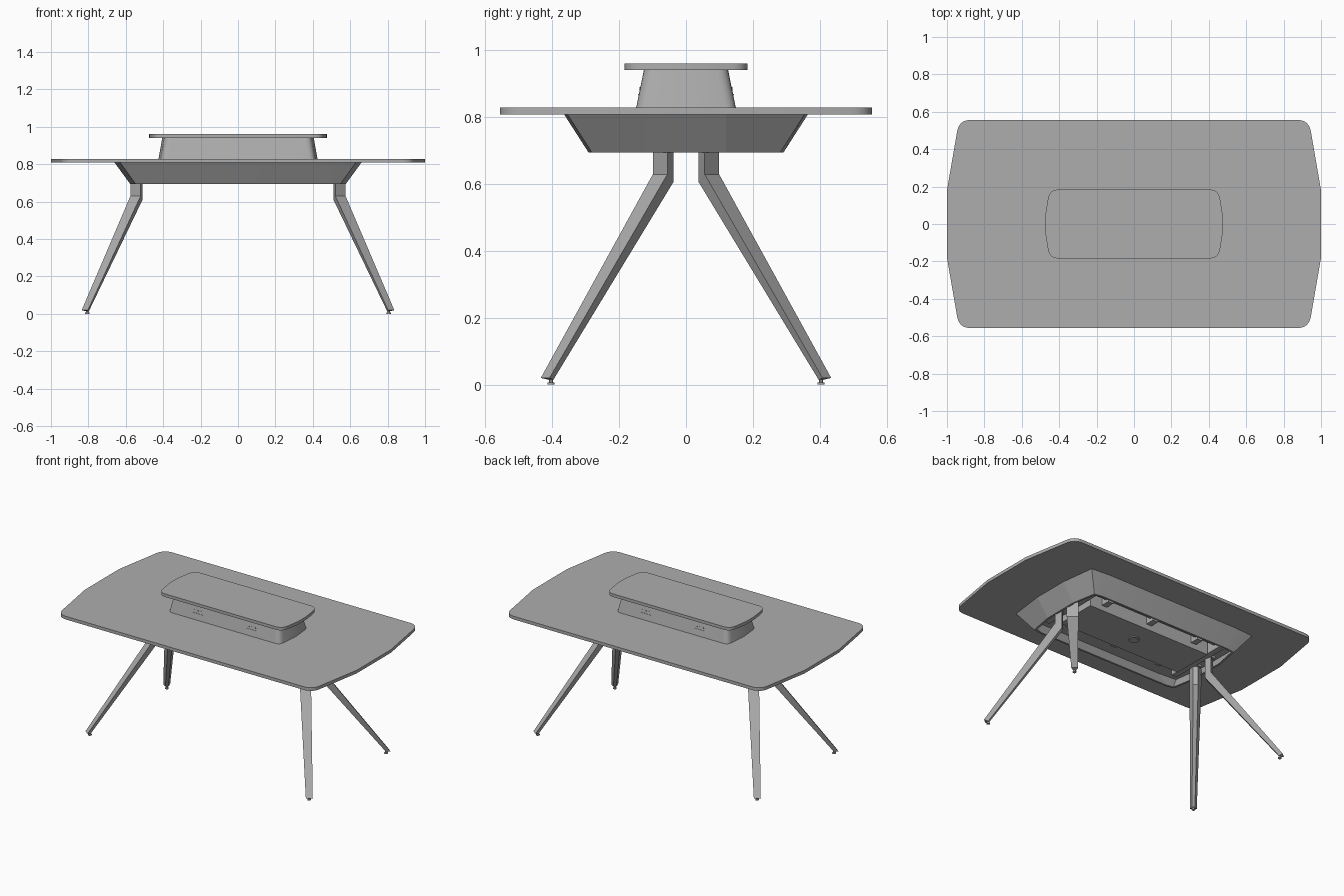
import bpy, bmesh, math
from mathutils import Vector

if "Cube" in bpy.data.objects:
    bpy.data.objects.remove(bpy.data.objects["Cube"])

grey = bpy.data.materials.new("satin_grey")
grey.diffuse_color = (0.42, 0.42, 0.42, 1)
grey.use_nodes = True
grey.node_tree.nodes["Principled BSDF"].inputs["Base Color"].default_value = grey.diffuse_color


def finish(name, bm, angle=30):
    bmesh.ops.recalc_face_normals(bm, faces=bm.faces)
    me = bpy.data.meshes.new(name)
    bm.to_mesh(me)
    bm.free()
    me.materials.append(grey)
    ob = bpy.data.objects.new(name, me)
    bpy.context.collection.objects.link(ob)
    bpy.ops.object.select_all(action='DESELECT')
    ob.select_set(True)
    bpy.context.view_layer.objects.active = ob
    bpy.ops.object.shade_smooth_by_angle(angle=math.radians(angle))
    return ob


def loft(name, rings, loop=False, angle=30):
    """Skin rings of 3D points; loop joins last to first, else caps."""
    bm = bmesh.new()
    vs = [[bm.verts.new(p) for p in r] for r in rings]
    n = len(rings[0])
    pairs = list(zip(vs, vs[1:])) + ([(vs[-1], vs[0])] if loop else [])
    for a, b in pairs:
        for i in range(n):
            j = (i + 1) % n
            bm.faces.new((a[i], a[j], b[j], b[i]))
    if not loop:
        bm.faces.new(vs[0])
        bm.faces.new(vs[-1])
    return finish(name, bm, angle)


def at(outline, z):
    return [(x, y, z) for x, y in outline]


def mirrored(quarter):
    """Quarter outline (from the +x end to the +y side) to a full loop."""
    half = quarter + [(-x, y, r) for x, y, r in reversed(quarter)]
    return half + [(-x, -y, r) for x, y, r in half]


def rounded(points, steps=8):
    """Round each corner (x, y, cut length) with a quadratic curve."""
    out, n = [], len(points)
    for i, (x, y, r) in enumerate(points):
        p = Vector((x, y))
        if r == 0:
            if not out or (Vector(out[-1]) - p).length > 1e-5:
                out.append((x, y))
            continue
        a = p + (Vector(points[i - 1][:2]) - p).normalized() * r
        b = p + (Vector(points[(i + 1) % n][:2]) - p).normalized() * r
        for k in range(steps + 1):
            t = k / steps
            q = a * (1 - t) ** 2 + p * 2 * t * (1 - t) + b * t * t
            out.append((q.x, q.y))
    if (Vector(out[0]) - Vector(out[-1])).length < 1e-5:
        out.pop()
    return out


def box(name, x0, x1, y0, y1, z0, z1):
    o = [(x0, y0), (x1, y0), (x1, y1), (x0, y1)]
    return loft(name, [at(o, z0), at(o, z1)])


def disc(name, x, y, r, z0, z1, n=20):
    o = [(x + r * math.cos(2 * math.pi * i / n), y + r * math.sin(2 * math.pi * i / n)) for i in range(n)]
    return loft(name, [at(o, z0), at(o, z1)])


# Table top with faceted ends and rounded corners
top = rounded(mirrored([(1.0, 0.18, 0), (0.935, 0.557, 0.065)]))
loft("table_top", [at(top, 0.808), at(top, 0.829)])

# Raised shelf
shelf = rounded(mirrored([(0.475, 0.045, 0.04), (0.452, 0.184, 0.05)]))
loft("raised_shelf", [at(shelf, 0.941), at(shelf, 0.961)])


# Tapered pedestal under the shelf, ends folded at the middle
def pedestal(ex, cx, y):
    c = [(cx, y, 0.035), (-cx, y, 0.035), (-ex, 0, 0), (-cx, -y, 0.035), (cx, -y, 0.035), (ex, 0, 0)]
    return rounded(c, 6)


loft("pedestal", [at(pedestal(0.425, 0.41, 0.149), 0.829),
                  at(pedestal(0.405, 0.39, 0.126), 0.941)], angle=25)

# Socket plates and small pins on the two long pedestal walls
for side in (-1, 1):
    for x in (-0.2, 0.2):
        def wall(z, d):
            return side * (0.149 - (z - 0.829) * 0.205 + d)

        def plate(name, x0, x1, z0, z1, d):
            loft(name, [[(u, wall(z, e), z) for u, z in
                         ((x0, z0), (x1, z0), (x1, z1), (x0, z1))] for e in (-0.002, d)])
        plate("socket_slot", x - 0.036, x + 0.036, 0.866, 0.870, 0.002)
        for k in (-1, 0, 1):
            plate("socket_pin", x + k * 0.024 - 0.004, x + k * 0.024 + 0.004, 0.882, 0.890, 0.002)


# Sloping hollow apron under the top
def apron(end, corner, y, t):
    pts = mirrored([(end - t, 0.12, 0), (corner - t, y - 0.01 - t, 0), (0.49, y - t, 0)])
    return [(px, py) for px, py, _ in pts]


loft("apron", [at(apron(0.66, 0.63, 0.365, 0), 0.809),
               at(apron(0.577, 0.548, 0.292, 0), 0.695),
               at(apron(0.577, 0.548, 0.292, 0.012), 0.695),
               at(apron(0.66, 0.63, 0.365, 0.012), 0.809)], loop=True, angle=5)

# Under-table tray, grommet and support frame
box("cable_tray", -0.46, 0.46, -0.14, 0.14, 0.71, 0.809)
disc("grommet_rim", 0, 0, 0.034, 0.704, 0.711)
disc("grommet_cap", 0, 0, 0.024, 0.701, 0.705)
for s in (-1, 1):
    box("side_rail", -0.50, 0.50, s * 0.19 - 0.012, s * 0.19 + 0.012, 0.765, 0.805)
    box("end_beam", s * 0.50 - 0.02, s * 0.50 + 0.02, -0.22, 0.22, 0.735, 0.808)
    for x in (-0.35, 0, 0.35):
        box("tray_bracket", x - 0.02, x + 0.02, s * 0.17 - 0.03, s * 0.17 + 0.03, 0.745, 0.808)

# Bent tapering legs with a trapezoid section facing the diagonals
SECTION = [(0.02, -0.035), (0.02, 0.035), (-0.02, 0.015), (-0.02, -0.015)]
STATIONS = [(0.536, 0.062, 0.74, 1, 0), (0.536, 0.062, 0.618, 1, 0.55),
            (0.812, 0.412, 0.017, 0.6, 0.25)]
for sx in (-1, 1):
    for sy in (-1, 1):
        rings = []
        for cx, cy, z, k, tilt in STATIONS:
            rings.append([(sx * (cx + k * (0.62 * d + 0.78 * n)),
                           sy * (cy + k * (0.78 * d - 0.62 * n)),
                           z + tilt * d * k) for d, n in SECTION])
        loft("leg", rings, angle=20)
        # Levelling foot
        disc("foot_stem", sx * 0.806, sy * 0.404, 0.006, 0.004, 0.02, 12)
        disc("foot_pad", sx * 0.806, sy * 0.404, 0.011, 0.0, 0.007, 16)
        # Mounting plate between leg and frame
        box("leg_mount", sx * 0.525 - 0.03, sx * 0.525 + 0.03,
            sy * 0.066 - 0.035, sy * 0.066 + 0.035, 0.735, 0.75)
